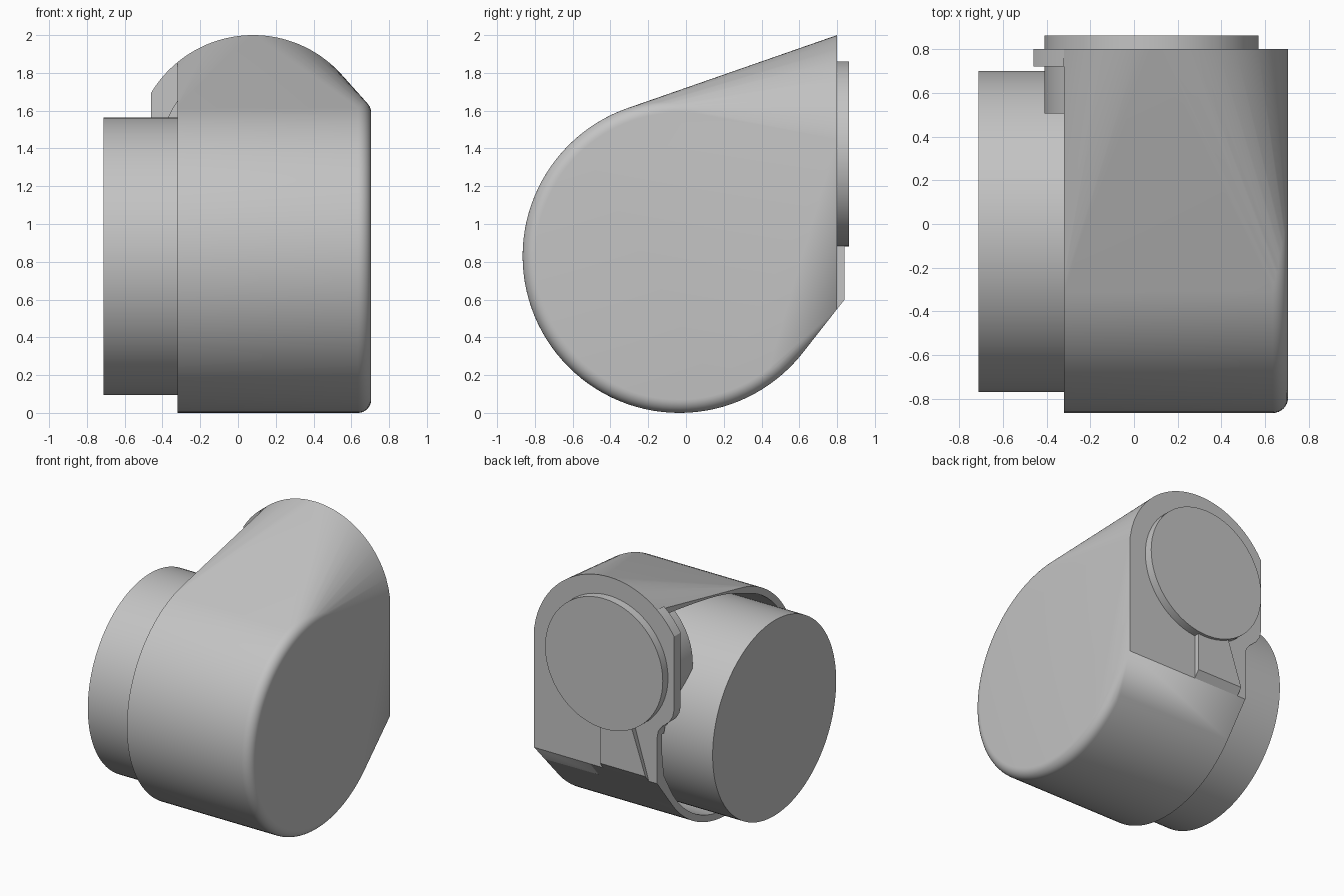
import bpy, bmesh
from math import sin, cos, pi, sqrt, radians

cube = bpy.data.objects.get("Cube")
if cube:
    bpy.data.objects.remove(cube, do_unlink=True)

grey = bpy.data.materials.new("plain grey")
grey.use_nodes = True
grey.diffuse_color = (0.55, 0.55, 0.55, 1)
grey.node_tree.nodes["Principled BSDF"].inputs["Base Color"].default_value = grey.diffuse_color

BARREL_Y, BARREL_Z = -0.035, 0.83    # axis of the big round housing
PIN_X, PIN_Z = 0.08, 1.37            # axis of the round rear cover
RIM, SIDE = -0.32, 0.705             # open end and closed end of the housing


def finish(bm, name):
    bmesh.ops.recalc_face_normals(bm, faces=bm.faces)
    mesh = bpy.data.meshes.new(name)
    bm.to_mesh(mesh)
    bm.free()
    obj = bpy.data.objects.new(name, mesh)
    bpy.context.collection.objects.link(obj)
    mesh.materials.append(grey)
    return obj


def smooth(obj):
    bpy.ops.object.select_all(action='DESELECT')
    obj.select_set(True)
    bpy.context.view_layer.objects.active = obj
    bpy.ops.object.shade_smooth_by_angle(angle=radians(30))


def prism(name, outline, offset):
    """Extrude a closed outline of 3D points along an offset."""
    bm = bmesh.new()
    face = bm.faces.new([bm.verts.new(p) for p in outline])
    new = bmesh.ops.extrude_face_region(bm, geom=[face])["geom"]
    bmesh.ops.translate(bm, vec=offset, verts=[v for v in new if isinstance(v, bmesh.types.BMVert)])
    return finish(bm, name)


def circle(n, r):
    return [(r * cos(2 * pi * i / n), r * sin(2 * pi * i / n)) for i in range(n)]


def arch_height(x, r):
    return PIN_Z + sqrt(max(r * r - (x - PIN_X) ** 2, 0))


def housing_hull(name, x0, x1, r, fillet, arch_r, back, bottom):
    """Round drum with a filleted end, stretched over to an arched back outline."""
    bm = bmesh.new()
    rings = [(x0, r)]
    for i in range(9):
        a = i / 8 * pi / 2
        rings.append((x1 - fillet + fillet * sin(a), r - fillet + fillet * cos(a)))
    for x, radius in rings:
        for y, z in circle(112, radius):
            bm.verts.new((x, BARREL_Y + y, BARREL_Z + z))
    for i in range(49):
        # even steps around the arch between both ends
        t = i / 48
        a0 = pi / 2 - (x0 - PIN_X) / arch_r
        x = PIN_X + arch_r * sin(-1 + 2 * t) / sin(1)
        x = min(max(x, x0), x1)
        bm.verts.new((x, back, arch_height(x, arch_r)))
    for x in (x0, x1):
        bm.verts.new((x, back, bottom))
    bmesh.ops.remove_doubles(bm, verts=bm.verts, dist=0.0005)
    hull = bmesh.ops.convex_hull(bm, input=bm.verts)
    loose = [v for v in bm.verts if not v.link_faces]
    bmesh.ops.delete(bm, geom=loose, context='VERTS')
    bmesh.ops.dissolve_limit(bm, angle_limit=radians(0.3), verts=bm.verts, edges=bm.edges)
    return finish(bm, name)


# Hollow housing, open towards -x
housing = housing_hull("housing", RIM, SIDE, 0.83, 0.07, 0.63, 0.8, 0.55)
cavity = housing_hull("cavity_cutter", RIM - 0.08, SIDE - 0.07, 0.78, 0.03, 0.58, 0.72, 0.58)
cavity.hide_render = True
cut = housing.modifiers.new("hollow", 'BOOLEAN')
cut.operation, cut.solver, cut.object = 'DIFFERENCE', 'EXACT', cavity
bpy.context.view_layer.update()
hollowed = bpy.data.meshes.new_from_object(housing.evaluated_get(bpy.context.evaluated_depsgraph_get()))
housing.modifiers.clear()
housing.data = hollowed
bpy.data.objects.remove(cavity, do_unlink=True)
smooth(housing)

# Inner drum sticking out of the open end
drum = prism("inner_drum", [(-0.712, BARREL_Y + y, BARREL_Z + z) for y, z in circle(112, 0.735)], (1.2, 0, 0))
smooth(drum)

# Round rear cover
cover = prism("rear_cover", [(PIN_X + x, 0.505, PIN_Z + z) for x, z in circle(96, 0.49)], (0, 0.357, 0))
smooth(cover)

# Flange ear reaching past the rim
xs = [RIM - 0.14 * i / 10 for i in range(11)]
ear = [(x, 0.72, arch_height(x, 0.63)) for x in xs]
ear += [(x, 0.72, z) for x, z in ((-0.46, 1.14), (-0.45, 1.09), (-0.42, 1.04), (-0.36, 0.99), (-0.33, 0.95), (RIM, 0.9))]
smooth(prism("flange_ear", ear, (0, 0.08, 0)))

# Raised tongue below the cover, with a slanted foot
tongue = prism("rear_tongue", [(x, 0.8, z) for x, z in ((0.13, 0.55), (0.13, 0.95), (-0.13, 0.95), (-0.25, 0.55))], (0, 0.04, 0))
for v in tongue.data.vertices:
    if v.co.y > 0.82 and v.co.z < 0.7:
        v.co.z = 0.6
